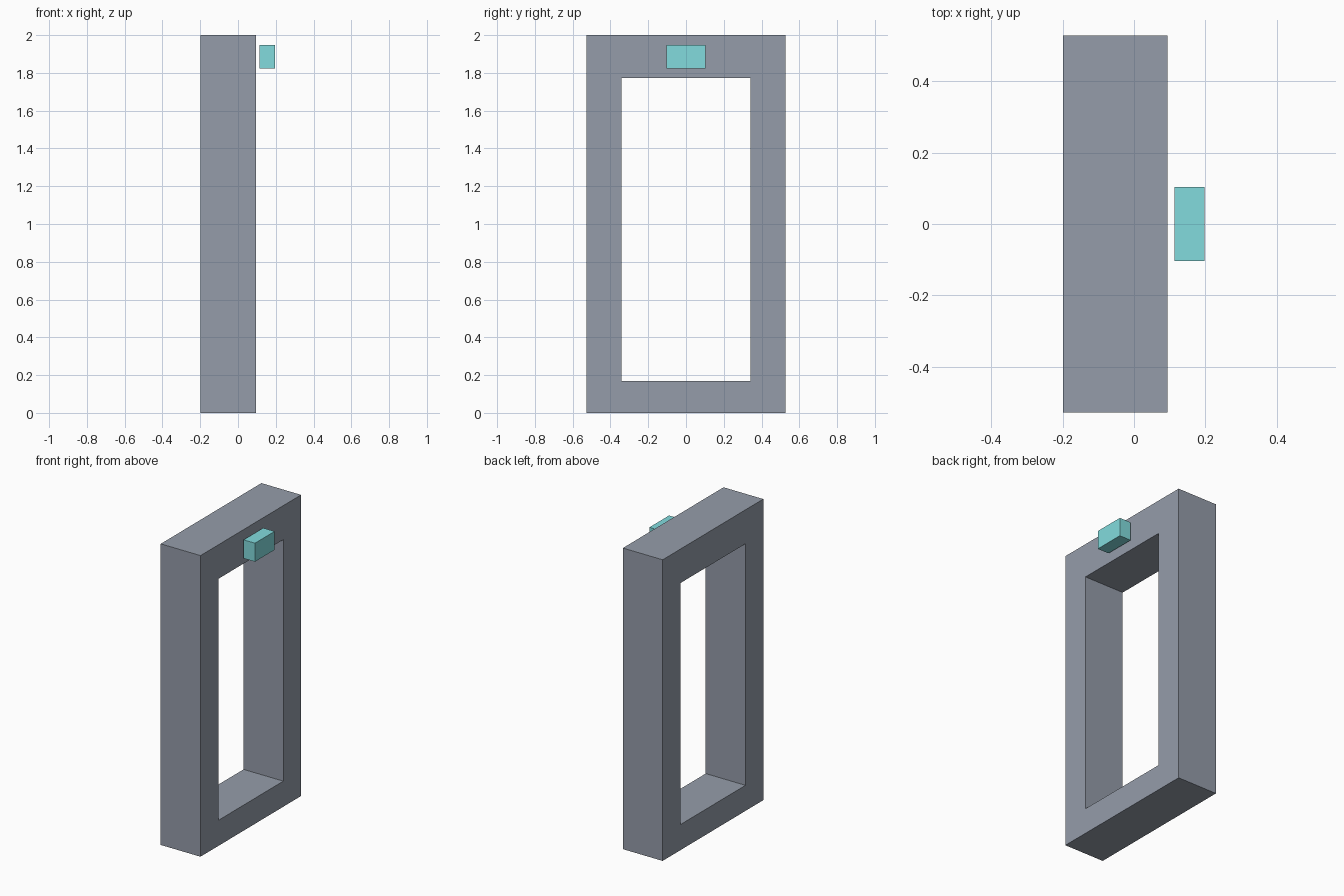
import bpy, bmesh

if "Cube" in bpy.data.objects:
    bpy.data.objects.remove(bpy.data.objects["Cube"])


def rect(y, z0, z1):
    return [(-y, z0), (y, z0), (y, z1), (-y, z1)]


def add_object(name, bm, mat_name, color):
    bmesh.ops.recalc_face_normals(bm, faces=bm.faces)
    mesh = bpy.data.meshes.new(name)
    bm.to_mesh(mesh)
    bm.free()
    obj = bpy.data.objects.new(name, mesh)
    bpy.context.collection.objects.link(obj)
    mat = bpy.data.materials.new(mat_name)
    mat.diffuse_color = (*color, 1)
    mat.use_nodes = True
    mat.node_tree.nodes["Principled BSDF"].inputs["Base Color"].default_value = mat.diffuse_color
    mesh.materials.append(mat)


# Door-like frame: a rectangular ring in the YZ plane, extruded along x
X_BACK, X_FRONT = -0.198, 0.094
bm = bmesh.new()
outer = [bm.verts.new((X_BACK, y, z)) for y, z in rect(0.528, 0.0, 2.0)]
inner = [bm.verts.new((X_BACK, y, z)) for y, z in rect(0.341, 0.17, 1.774)]
for i in range(4):
    j = (i + 1) % 4
    bm.faces.new((outer[i], outer[j], inner[j], inner[i]))
ext = bmesh.ops.extrude_face_region(bm, geom=bm.faces[:], use_keep_orig=True)
new_verts = [g for g in ext["geom"] if isinstance(g, bmesh.types.BMVert)]
bmesh.ops.translate(bm, verts=new_verts, vec=(X_FRONT - X_BACK, 0, 0))
add_object("frame", bm, "slate_grey", (0.30, 0.335, 0.40))

# Small block floating in front of the top rail
bm = bmesh.new()
bmesh.ops.create_cube(bm, size=1)
bmesh.ops.scale(bm, verts=bm.verts, vec=(0.084, 0.206, 0.123))
bmesh.ops.translate(bm, verts=bm.verts, vec=(0.155, 0, 1.886))
add_object("top_block", bm, "teal", (0.223, 0.71, 0.725))
